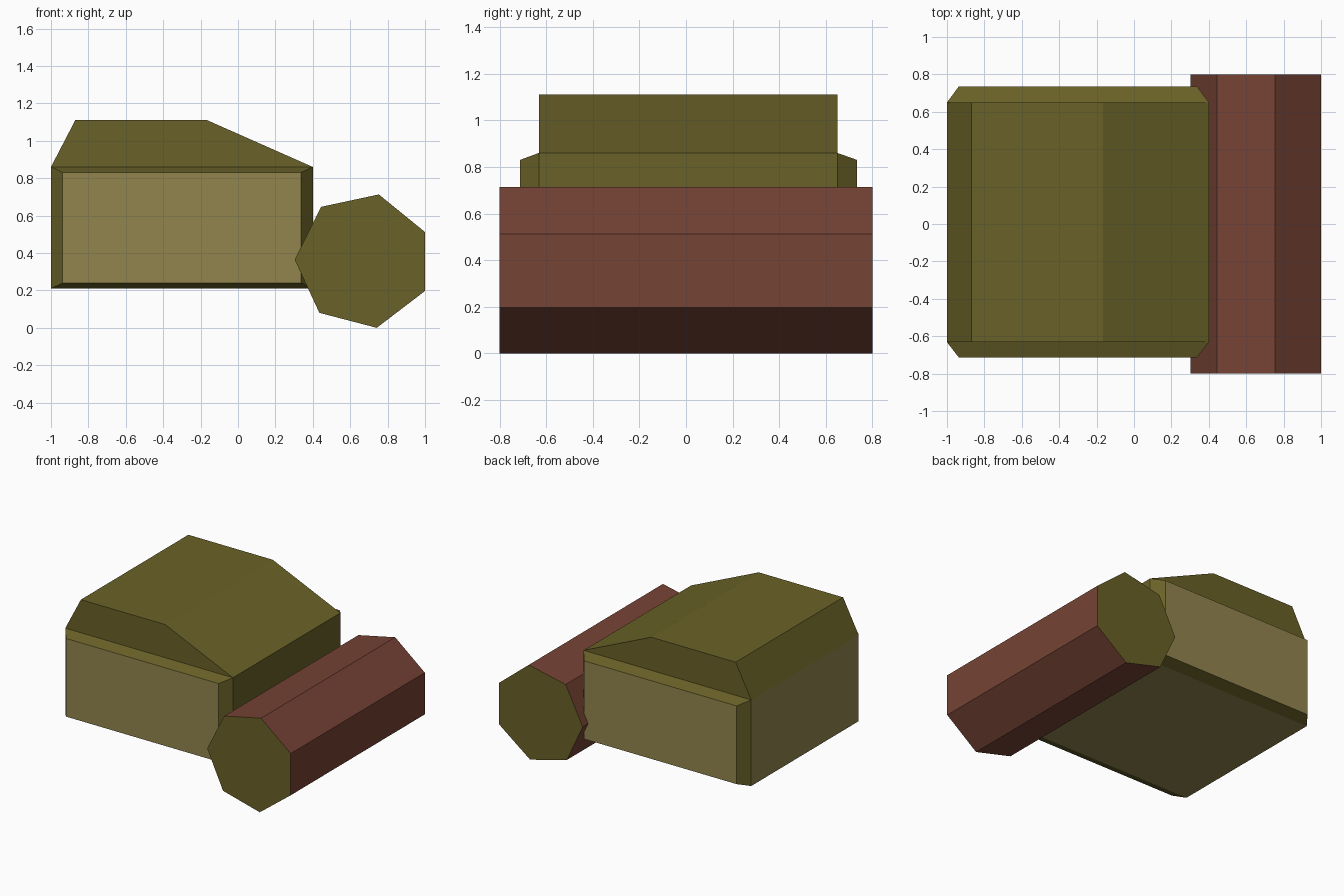
import bpy, bmesh

if "Cube" in bpy.data.objects:
    bpy.data.objects.remove(bpy.data.objects["Cube"])


def material(name, rgb):
    m = bpy.data.materials.new(name)
    m.diffuse_color = (*rgb, 1)
    m.use_nodes = True
    m.node_tree.nodes["Principled BSDF"].inputs["Base Color"].default_value = m.diffuse_color
    return m


olive = material("olive", (0.143, 0.121, 0.021))
tan = material("tan", (0.29, 0.233, 0.075))
red_brown = material("red brown", (0.18, 0.056, 0.035))


def loft(name, rings, mats, rule):
    """Join matching (x, z) outlines at given y values; rule(normal, centre) picks the material."""
    bm = bmesh.new()
    loops = [[bm.verts.new((x, y, z)) for x, z in pts] for y, pts in rings]
    n = len(loops[0])
    for a, b in zip(loops, loops[1:]):
        for i in range(n):
            j = (i + 1) % n
            bm.faces.new((a[i], a[j], b[j], b[i]))
    bm.faces.new(loops[0])
    bm.faces.new(loops[-1])
    bmesh.ops.recalc_face_normals(bm, faces=bm.faces)
    bm.normal_update()
    for f in bm.faces:
        f.material_index = rule(f.normal, f.calc_center_median())
    me = bpy.data.meshes.new(name)
    bm.to_mesh(me)
    bm.free()
    for m in mats:
        me.materials.append(m)
    ob = bpy.data.objects.new(name, me)
    bpy.context.collection.objects.link(ob)
    return ob


def rect(x0, x1, z0, z1):
    return [(x0, z0), (x1, z0), (x1, z1), (x0, z1)]


# Main body with sloped top; left side and underside are tan
body = [(-1, 0.21), (0.4, 0.21), (0.4, 0.86), (-0.165, 1.11), (-0.87, 1.11), (-1, 0.86)]
loft("body", [(-0.632, body), (0.65, body)], [olive, tan],
     lambda n, c: int(n.x < -0.99 or n.z < -0.99))

# Bevelled side panels, tan on the flat face
outer = rect(-1, 0.4, 0.21, 0.86)
inner = rect(-0.937, 0.337, 0.24, 0.83)
for name, y0, y1 in (("front_panel", -0.632, -0.713), ("back_panel", 0.65, 0.735)):
    loft(name, [(y0, outer), (y1, inner)], [olive, tan],
         lambda n, c: int(abs(n.y) > 0.99))

# Seven-sided roller with olive ends
roller = [(0.303, 0.365), (0.445, 0.647), (0.753, 0.713), (1, 0.512),
          (1, 0.197), (0.742, 0.0), (0.435, 0.08)]
loft("roller", [(-0.8, roller), (0.8, roller)], [red_brown, olive],
     lambda n, c: int(abs(n.y) > 0.9))
